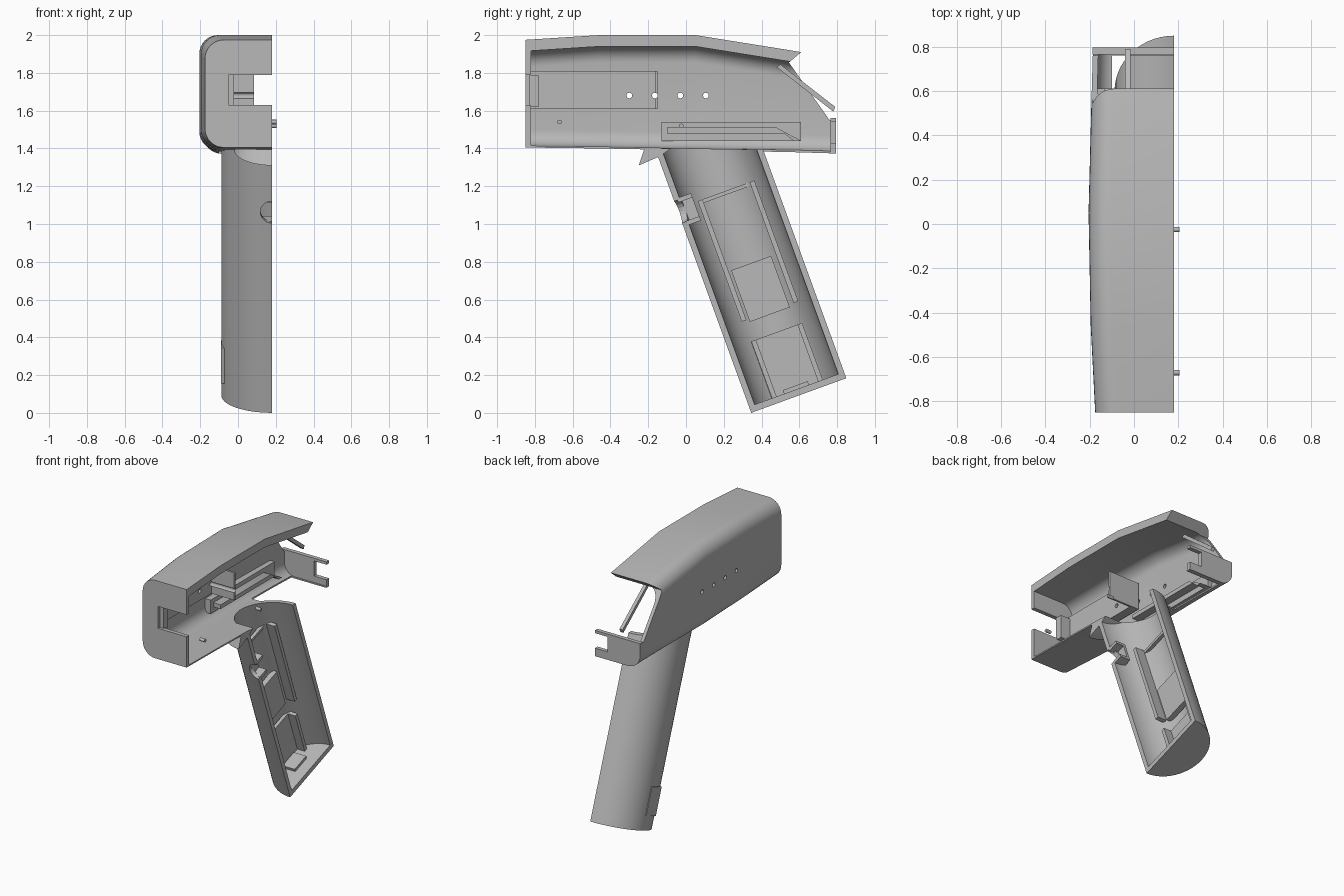
import bpy, bmesh, math
from mathutils import Vector

if "Cube" in bpy.data.objects:
    bpy.data.objects.remove(bpy.data.objects["Cube"], do_unlink=True)

grey = bpy.data.materials.new("plain grey")
grey.use_nodes = True
GREY = (0.48, 0.48, 0.48, 1)
grey.diffuse_color = GREY
grey.node_tree.nodes["Principled BSDF"].inputs["Base Color"].default_value = GREY

SPLIT = 0.18                      # plane where the half shell is open
TILT = math.radians(20)           # lean of the grip
BASE = (0.597, 0.092)             # centre of the grip's lower end
OUTER, INNER = 0.268, 0.236       # grip radii


def loft(name, rings):
    """Skin closed rings of equal length and cap both ends."""
    bm = bmesh.new()
    rows = [[bm.verts.new(p) for p in ring] for ring in rings]
    n = len(rows[0])
    for a, b in zip(rows, rows[1:]):
        for i in range(n):
            j = (i + 1) % n
            bm.faces.new((a[i], a[j], b[j], b[i]))
    bm.faces.new(rows[0])
    bm.faces.new(rows[-1])
    bmesh.ops.recalc_face_normals(bm, faces=bm.faces)
    mesh = bpy.data.meshes.new(name)
    bm.to_mesh(mesh)
    bm.free()
    obj = bpy.data.objects.new(name, mesh)
    bpy.context.collection.objects.link(obj)
    mesh.materials.append(grey)
    return obj


def prism(name, x0, x1, outline):
    """Extrude a (y, z) outline along x."""
    return loft(name, [[(x, y, z) for y, z in outline] for x in (x0, x1)])


def box(name, x, y, z):
    return prism(name, x[0], x[1], [(y[0], z[0]), (y[1], z[0]), (y[1], z[1]), (y[0], z[1])])


def grip(u, w):
    """Grip coordinates (across, along) to (y, z)."""
    c, s = math.cos(TILT), math.sin(TILT)
    return BASE[0] + c * u - s * w, BASE[1] + s * u + c * w


def grip_box(name, x, u, w):
    return prism(name, x[0], x[1], [grip(u[0], w[0]), grip(u[1], w[0]),
                                    grip(u[1], w[1]), grip(u[0], w[1])])


def rod(name, start, end, radius, sides=20):
    a, b = Vector(start), Vector(end)
    turn = (b - a).to_track_quat('Z', 'Y')
    circle = [turn @ Vector((radius * math.cos(t), radius * math.sin(t), 0))
              for t in (2 * math.pi * i / sides for i in range(sides))]
    return loft(name, [[a + p for p in circle], [b + p for p in circle]])


def cut(target, cutter):
    mod = target.modifiers.new("cut", 'BOOLEAN')
    mod.operation = 'DIFFERENCE'
    mod.solver = 'EXACT'
    mod.object = cutter
    cutter.hide_render = True
    cutter.hide_viewport = True
    cutter.display_type = 'WIRE'


def half_round(y, left, bottom, top, r, steps=8):
    """Rounded section from the split plane around the left side."""
    pts = [(SPLIT, y, top)]
    for cz, start in ((top - r, 90), (bottom + r, 180)):
        for i in range(steps + 1):
            t = math.radians(start + 90 * i / steps)
            pts.append((left + r + r * math.cos(t), y, cz + r * math.sin(t)))
    return pts + [(SPLIT, y, bottom)]


# Body shell: y, left side, bottom, top
stations = [(-0.85, -0.175, 1.405, 1.975), (-0.46, -0.195, 1.40, 2.0),
            (0.05, -0.205, 1.39, 2.0), (0.55, -0.192, 1.38, 1.92),
            (0.79, -0.185, 1.372, 1.88)]
rings = []
for y, left, bottom, top in stations:
    outer = half_round(y, left, bottom, top, 0.1)
    inner = half_round(y, left + 0.025, bottom + 0.01, top - 0.06, 0.085)
    rings.append(outer + inner[::-1])
body = loft("body_shell", rings)

# Sloping rear opening, floor gap and grip opening
cut(body, prism("rear_cutter", -0.5, 0.5, [(0.61, 2.2), (0.61, 1.91), (0.545, 1.855),
                                           (0.76, 1.55), (0.9, 1.55), (0.9, 2.2)]))
cut(body, box("floor_cutter", (-0.1, 0.3), (0.3, 0.76), (1.3, 1.43)))


def half_disc(r, w_of_u, steps=28):
    pts = []
    for i in range(steps + 1):
        t = math.pi * i / steps
        u = r * math.cos(t)
        y, z = grip(u, w_of_u(u))
        pts.append((SPLIT - r * math.sin(t), y, z))
    return pts


def level(z):
    """Grip length at which a point across the grip reaches height z."""
    return lambda u: (z - BASE[1] - math.sin(TILT) * u) / math.cos(TILT)


cut(body, loft("grip_opening_cutter", [[(p[0] + (0.02 if p[0] > 0.17 else 0), p[1], p[2])
                                       for p in half_disc(INNER, level(z))] for z in (1.3, 1.45)]))

# Front wall with its notch
front = loft("front_wall", [half_round(y, -0.175, 1.405, 1.975, 0.1) for y in (-0.85, -0.82)])
cut(front, box("front_notch_cutter", (-0.05, 0.3), (-0.9, -0.77), (1.63, 1.79)))

# Rear plate with rounded lower corner and a notch, and the sloping bar
rear = loft("rear_plate", [half_round(y, -0.186, 1.372, 1.8, 0.1) for y in (0.765, 0.795)])
cut(rear, box("rear_top_cutter", (-0.4, 0.4), (0.7, 0.9), (1.56, 1.9)))
cut(rear, box("rear_notch_cutter", (0.08, 0.3), (0.7, 0.85), (1.43, 1.54)))
prism("rear_sloping_bar", -0.04, -0.015, [(0.48, 1.83), (0.5, 1.845), (0.79, 1.62), (0.78, 1.595)])

# Side tray, stop plate and slide rail inside the body
tray = box("side_tray", (-0.165, -0.1), (-0.83, -0.15), (1.61, 1.81))
stop = box("tray_stop", (-0.1, 0.085), (-0.165, -0.15), (1.61, 1.81))
box("front_guide", (-0.1, -0.02), (-0.83, -0.78), (1.62, 1.79))
box("slide_rail_base", (-0.175, -0.13), (-0.13, 0.61), (1.44, 1.54))
prism("slide_rail", -0.13, -0.07, [(-0.1, 1.48), (0.52, 1.48), (0.57, 1.44),
                                   (0.61, 1.44), (0.48, 1.51), (-0.1, 1.51)])

# Row of side holes
for i, y in enumerate((-0.3, -0.165, -0.03, 0.105)):
    hole = rod("side_hole_cutter_%d" % i, (-0.4, y, 1.68), (0.12, y, 1.68), 0.015)
    cut(body, hole)
    if i < 2:
        cut(tray, hole)
    if i == 1:
        cut(stop, hole)

# Locating pegs
for y, z in ((-0.67, 1.54), (-0.025, 1.52)):
    rod("locating_peg", (0.165, y, z), (0.205, y, z), 0.012)

# Grip tube and end cap
top = level(1.395)
handle = loft("grip_shell", [half_disc(OUTER, f) + half_disc(INNER, f)[::-1]
                             for f in (lambda u: 0, top)])
loft("grip_end_cap", [half_disc(OUTER - 0.001, lambda u, w=w: w) for w in (0, 0.035)])

# Button hole and collar in the front of the grip
y0, z0 = grip(-0.33, 1.13)
y1, z1 = grip(-0.19, 1.13)
cut(handle, rod("button_cutter", (SPLIT, y0, z0), (SPLIT, y1, z1), 0.062))
for w in (1.06, 1.19):
    grip_box("button_collar", (0.1, SPLIT), (-0.25, -0.17), (w - 0.012, w + 0.012))
grip_box("button_collar_side", (0.1, 0.12), (-0.24, -0.17), (1.06, 1.19))

# Grip lining pads and ribs
grip_box("grip_lower_pad", (-0.035, -0.01), (-0.14, 0.145), (0.03, 0.355))
grip_box("grip_middle_pad", (-0.04, 0.0), (-0.11, 0.115), (0.455, 0.745))
for u in (-0.137, 0.155):
    grip_box("grip_long_rib", (-0.012, 0.06), (u - 0.013, u + 0.013), (0.47, 1.15))
grip_box("grip_upper_pad", (-0.04, -0.015), (-0.135, 0.145), (1.13, 1.15))
for u in (-0.125, 0.135):
    grip_box("grip_lower_rib", (-0.02, 0.05), (u - 0.013, u + 0.013), (0.03, 0.355))
grip_box("grip_end_tab", (0.0, 0.1), (-0.07, 0.07), (0.03, 0.055))
grip_box("grip_outer_pad", (-0.091, -0.07), (-0.09, 0.03), (0.1, 0.3))

# Flared lip under the body, ahead of the grip
lip = []
for i in range(11):
    t = math.pi / 2 * i / 10
    c = math.cos(t) * 0.98 + 0.02
    x = SPLIT - 0.2 * math.sin(t)
    lip.append([(x, -0.10 - 0.15 * c, 1.395 - 0.085 * c), (x, -0.10 - 0.12 * c, 1.4),
                (x, -0.08, 1.4), (x, -0.09 - 0.045 * c, 1.395 - 0.035 * c)])
loft("front_lip", lip)

# Smooth curved surfaces while keeping edges crisp
bpy.ops.object.select_all(action='DESELECT')
for obj in bpy.context.scene.objects:
    if obj.type == 'MESH' and not obj.hide_render:
        obj.select_set(True)
        bpy.context.view_layer.objects.active = obj
bpy.ops.object.shade_smooth_by_angle(angle=math.radians(30))
